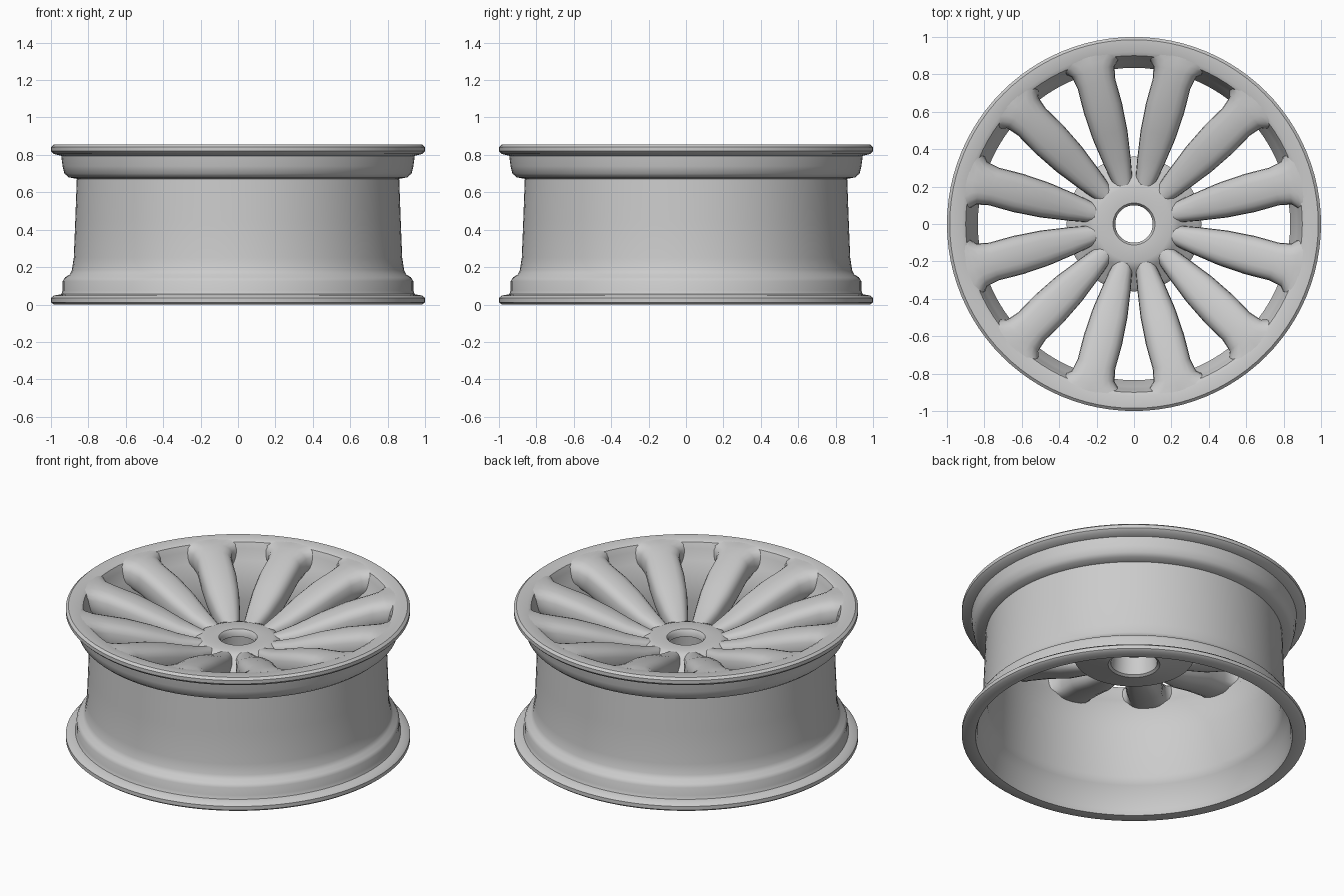
import bpy, bmesh
from math import sin, cos, pi, copysign

cube = bpy.data.objects.get("Cube")
if cube:
    bpy.data.objects.remove(cube, do_unlink=True)

SPOKES = 12
SEGMENTS = 96

metal = bpy.data.materials.new("light grey metal")
metal.use_nodes = True
grey = (0.6, 0.6, 0.6, 1)
metal.diffuse_color = grey
metal.node_tree.nodes["Principled BSDF"].inputs["Base Color"].default_value = grey


def finish(bm, name, angle):
    bmesh.ops.recalc_face_normals(bm, faces=bm.faces)
    mesh = bpy.data.meshes.new(name)
    bm.to_mesh(mesh)
    bm.free()
    mesh.materials.append(metal)
    obj = bpy.data.objects.new(name, mesh)
    bpy.context.collection.objects.link(obj)
    bpy.ops.object.select_all(action="DESELECT")
    bpy.context.view_layer.objects.active = obj
    obj.select_set(True)
    bpy.ops.object.shade_smooth_by_angle(angle=angle)
    return obj


def bridge(bm, a, b):
    for i in range(len(a)):
        j = (i + 1) % len(a)
        bm.faces.new((a[i], a[j], b[j], b[i]))


def lathe(name, profile):
    """Spin a closed (radius, height) profile around z."""
    bm = bmesh.new()
    rings = []
    for k in range(SEGMENTS):
        a = 2 * pi * k / SEGMENTS
        rings.append([bm.verts.new((r * cos(a), r * sin(a), z)) for r, z in profile])
    for k in range(SEGMENTS):
        bridge(bm, rings[k], rings[(k + 1) % SEGMENTS])
    return finish(bm, name, 0.7)


# Barrel with both flanges: outside going up, then inside going down
outside = [(0.92, 0), (0.985, 0), (1, 0.012), (1, 0.035), (0.985, 0.048),
           (0.945, 0.055), (0.937, 0.075), (0.937, 0.125), (0.925, 0.145),
           (0.9, 0.16), (0.888, 0.185), (0.878, 0.25), (0.87, 0.45),
           (0.862, 0.672), (0.905, 0.68), (0.928, 0.7), (0.938, 0.74),
           (0.945, 0.795), (0.985, 0.805), (1, 0.82), (1, 0.842), (0.985, 0.855)]
inside = [(0.92, 0.855), (0.9, 0.845), (0.885, 0.81), (0.87, 0.74), (0.835, 0.69),
          (0.835, 0.5), (0.85, 0.22), (0.865, 0.17), (0.9, 0.13), (0.91, 0.03)]
lathe("rim_barrel", outside + inside)

# Hub with a centre bore, dished front and conical back
lathe("hub", [(0.1, 0.64), (0.112, 0.655), (0.2, 0.66), (0.24, 0.645),
              (0.28, 0.6), (0.34, 0.58), (0.36, 0.56), (0.35, 0.535),
              (0.3, 0.52), (0.15, 0.48), (0.135, 0.49), (0.125, 0.6), (0.1, 0.61)])

# Spoke stations: radius, half width, top height, bottom height
stations = [(0.17, 0.035, 0.645, 0.52), (0.25, 0.056, 0.665, 0.53),
            (0.35, 0.074, 0.695, 0.54), (0.5, 0.096, 0.755, 0.57),
            (0.65, 0.106, 0.805, 0.62), (0.78, 0.104, 0.838, 0.65),
            (0.85, 0.118, 0.852, 0.67), (0.89, 0.155, 0.856, 0.69),
            (0.925, 0.24, 0.856, 0.72)]


def rounded(v, power):
    return copysign(abs(v) ** power, v)


def spoke(name, angle, sides=20):
    bm = bmesh.new()
    loops = []
    for r, half, top, bottom in stations:
        mid, depth = (top + bottom) / 2, (top - bottom) / 2
        loop = []
        for i in range(sides):
            t = 2 * pi * i / sides
            a = angle + rounded(cos(t), 0.7) * half / r
            loop.append(bm.verts.new((r * cos(a), r * sin(a),
                                      mid + rounded(sin(t), 0.7) * depth)))
        loops.append(loop)
    for a, b in zip(loops, loops[1:]):
        bridge(bm, a, b)
    bm.faces.new(loops[0])
    bm.faces.new(loops[-1])
    return finish(bm, name, 0.9)


for k in range(SPOKES):
    spoke(f"spoke_{k + 1}", 2 * pi * (k + 0.5) / SPOKES)
